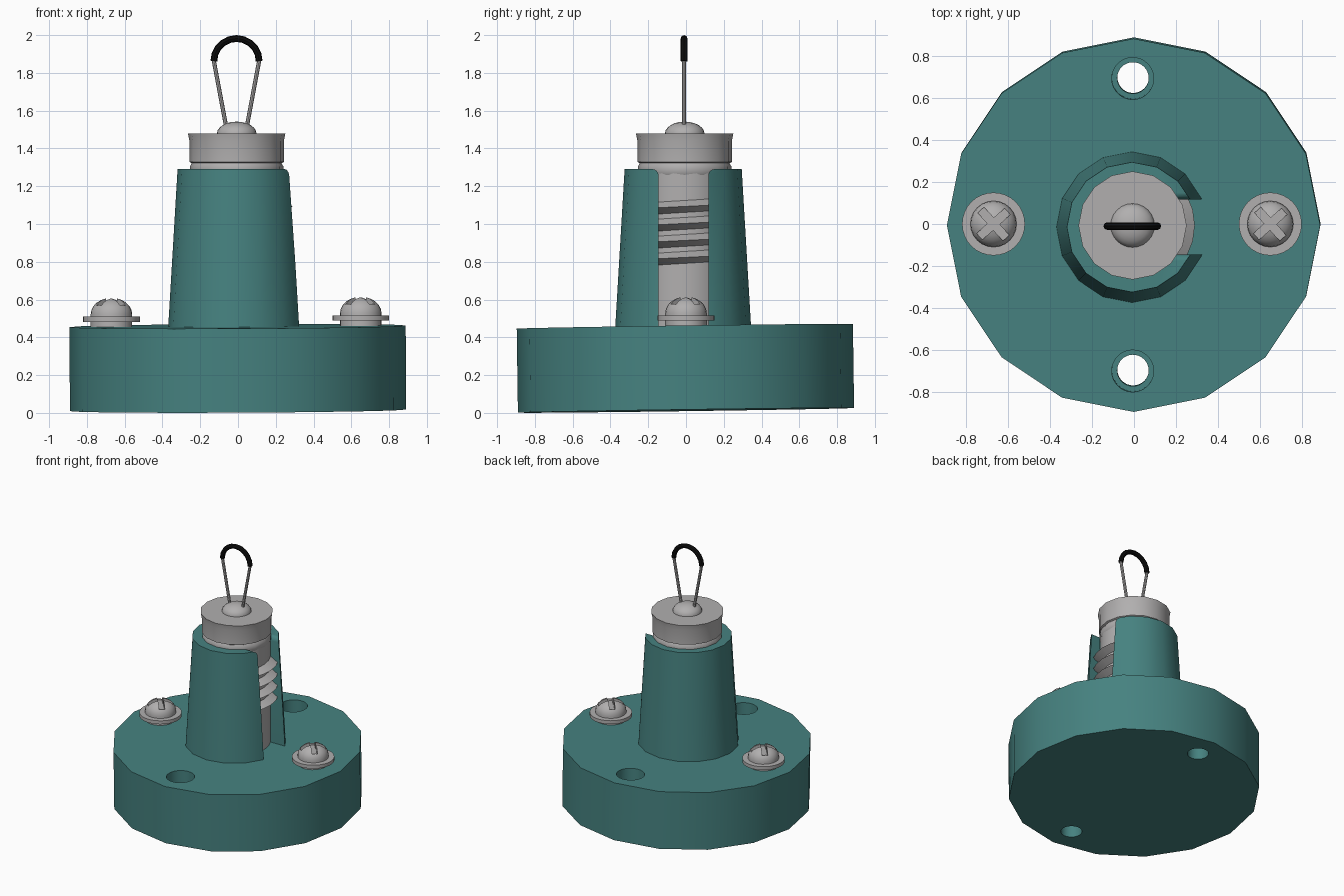
import bpy
import bmesh
import math
from mathutils import Matrix

if "Cube" in bpy.data.objects:
    bpy.data.objects.remove(bpy.data.objects["Cube"])


def material(name, rgb, rough=0.5):
    m = bpy.data.materials.new(name)
    m.use_nodes = True
    m.diffuse_color = (*rgb, 1)
    bsdf = m.node_tree.nodes["Principled BSDF"]
    bsdf.inputs["Base Color"].default_value = (*rgb, 1)
    bsdf.inputs["Roughness"].default_value = rough
    return m


TEAL = material("teal", (0.061, 0.223, 0.216))
GREY = material("light grey", (0.44, 0.43, 0.43))
BLACK = material("black", (0.004, 0.004, 0.004))


def finish(name, bm, mat=None):
    bmesh.ops.recalc_face_normals(bm, faces=bm.faces)
    me = bpy.data.meshes.new(name)
    bm.to_mesh(me)
    bm.free()
    ob = bpy.data.objects.new(name, me)
    bpy.context.collection.objects.link(ob)
    if mat:
        me.materials.append(mat)
    return ob


def activate(ob):
    bpy.ops.object.select_all(action='DESELECT')
    ob.select_set(True)
    bpy.context.view_layer.objects.active = ob


def smooth(ob):
    activate(ob)
    bpy.ops.object.shade_smooth_by_angle(angle=math.radians(32))


def lathe(name, profile, sides, mat=None, at=(0, 0)):
    """Closed solid of revolution from (radius, z) points, bottom to top."""
    bm = bmesh.new()
    rings = []
    for r, z in profile:
        if r == 0:
            rings.append([bm.verts.new((at[0], at[1], z))])
        else:
            rings.append([bm.verts.new((at[0] + r * math.cos(a), at[1] + r * math.sin(a), z))
                          for a in (math.tau * i / sides for i in range(sides))])
    for lo, hi in zip(rings, rings[1:]):
        for i in range(sides):
            j = (i + 1) % sides
            if len(hi) == 1:
                bm.faces.new((lo[i], lo[j], hi[0]))
            else:
                bm.faces.new((lo[i], lo[j], hi[j], hi[i]))
    for ring in (rings[0], rings[-1]):
        if len(ring) > 1:
            bm.faces.new(ring)
    return finish(name, bm, mat)


def prism_x(name, yz, x0, x1):
    """Outline in the y-z plane pushed along x."""
    bm = bmesh.new()
    face = bm.faces.new([bm.verts.new((x0, y, z)) for y, z in yz])
    ext = bmesh.ops.extrude_face_region(bm, geom=[face])
    bmesh.ops.translate(bm, vec=(x1 - x0, 0, 0),
                        verts=[v for v in ext["geom"] if isinstance(v, bmesh.types.BMVert)])
    return finish(name, bm)


def cut(ob, cutters):
    for c in cutters:
        c.hide_render = True
        mod = ob.modifiers.new("cut", 'BOOLEAN')
        mod.operation = 'DIFFERENCE'
        mod.solver = 'EXACT'
        mod.object = c
        activate(ob)
        bpy.ops.object.modifier_apply(modifier=mod.name)
        bpy.data.objects.remove(c)


# Base disc with two counterbored holes, leaning very slightly
base = lathe("base", [(0.89, 0), (0.89, 0.445)], 16, TEAL)
for y in (0.70, -0.695):
    cut(base, [lathe("hole_cutter", [(0.075, -0.1), (0.075, 0.25), (0.10, 0.25), (0.10, 0.6)],
                     32, at=(-0.004, y))])
base.data.transform(Matrix.Translation((0, 0, 0.0135))
                    @ Matrix.Rotation(math.radians(0.8), 4, 'X')
                    @ Matrix.Rotation(math.radians(-0.28), 4, 'Y'))
smooth(base)

# Tapered tower with a bore and a side slot whose top corners are rounded
tower = lathe("tower", [(0.361, 0.43), (0.31, 1.29)], 16, TEAL, (-0.01, -0.015))
bore = lathe("bore_cutter", [(0.243, 0.3), (0.243, 1.5)], 32, at=(-0.007, -0.007))
lo_y, hi_y, rad, top = -0.145, 0.118, 0.035, 1.291
arc = [math.radians(a) for a in (0, 22.5, 45, 67.5, 90)]
outline = [(lo_y, 0.3), (hi_y, 0.3)]
outline += [(hi_y + rad * (1 - math.cos(a)), top - rad + rad * math.sin(a)) for a in arc]
outline += [(hi_y + rad, 1.5), (lo_y - rad, 1.5)]
outline += [(lo_y - rad * (1 - math.cos(a)), top - rad + rad * math.sin(a)) for a in reversed(arc)]
cut(tower, [bore, prism_x("slot_cutter", outline, 0, 0.6)])
smooth(tower)

# Rod, neck and flared cap
AXIS = (-0.007, -0.007)
smooth(lathe("rod", [(0.24, 0.44), (0.24, 1.28)], 24, GREY, AXIS))
smooth(lathe("plunger_cap", [(0.24, 1.26), (0.247, 1.275), (0.247, 1.305), (0.238, 1.322),
                             (0.25, 1.328), (0.25, 1.44), (0.258, 1.48)], 16, GREY, AXIS))
smooth(lathe("cap_dome", [(0.105, 1.47)] +
             [(0.105 * math.cos(a), 1.478 + 0.064 * math.sin(a))
              for a in (math.radians(15 * i) for i in range(6))] + [(0, 1.542)],
             24, GREY, AXIS))

# Screw thread: a triangular ridge wound round the rod
bm = bmesh.new()
steps, pitch, previous = 24, 0.09, None
for i in range(int(-3.4 * steps), int(0.4 * steps) + 1):
    a = math.tau * i / steps
    z = 1.093 + pitch * i / steps
    tri = [bm.verts.new((AXIS[0] + r * math.cos(a), AXIS[1] + r * math.sin(a), z + dz))
           for r, dz in ((0.232, -0.036), (0.297, 0), (0.232, 0.036))]
    if previous:
        for k in range(3):
            n = (k + 1) % 3
            bm.faces.new((previous[k], previous[n], tri[n], tri[k]))
    else:
        bm.faces.new(tri)
    previous = tri
bm.faces.new(previous)
smooth(finish("screw_thread", bm, GREY))

# Domed cross-head screws on washers
for side, x, dz in (("left", 0.65, 0.003), ("right", -0.67, -0.003)):
    dome = [(0.11 * math.cos(a), 0.525 + 0.087 * math.sin(a) + dz)
            for a in (math.radians(15 * i) for i in range(6))]
    head = lathe(side + "_screw_head", [(0.11, 0.44)] + dome + [(0, 0.612 + dz)], 24, GREY, (x, 0))
    for angle in (42, 132):
        slot = prism_x("cross_cutter", [(-0.02, 0.56), (0.02, 0.56), (0.02, 0.7), (-0.02, 0.7)],
                       -0.09, 0.09)
        slot.data.transform(Matrix.Translation((x, 0, 0))
                            @ Matrix.Rotation(math.radians(angle), 4, 'Z'))
        cut(head, [slot])
    smooth(head)
    smooth(lathe(side + "_washer", [(0.15, 0.485 + dz), (0.15, 0.512 + dz)], 32, GREY, (x, 0)))


def tube(name, points, radius, mat):
    cu = bpy.data.curves.new(name, 'CURVE')
    cu.dimensions = '3D'
    cu.bevel_depth = radius
    cu.bevel_resolution = 2
    cu.use_fill_caps = True
    sp = cu.splines.new('POLY')
    sp.points.add(len(points) - 1)
    for p, (x, z) in zip(sp.points, points):
        p.co = (x, -0.01, z, 1)
    cu.materials.append(mat)
    ob = bpy.data.objects.new(name, cu)
    bpy.context.collection.objects.link(ob)
    activate(ob)
    bpy.ops.object.convert(target='MESH')
    smooth(bpy.context.object)


# Wire loop with a black sleeve over its bend
CX = -0.008
for side, s in (("left", 1), ("right", -1)):
    tube(side + "_loop_wire", [(CX + s * 0.05, 1.49), (CX + s * 0.123, 1.88)], 0.011, GREY)
bend = [(CX + 0.12 * math.cos(a), 1.862 + 0.12 * math.sin(a))
        for a in (math.pi * i / 10 for i in range(11))]
tube("loop_sleeve", bend, 0.018, BLACK)
